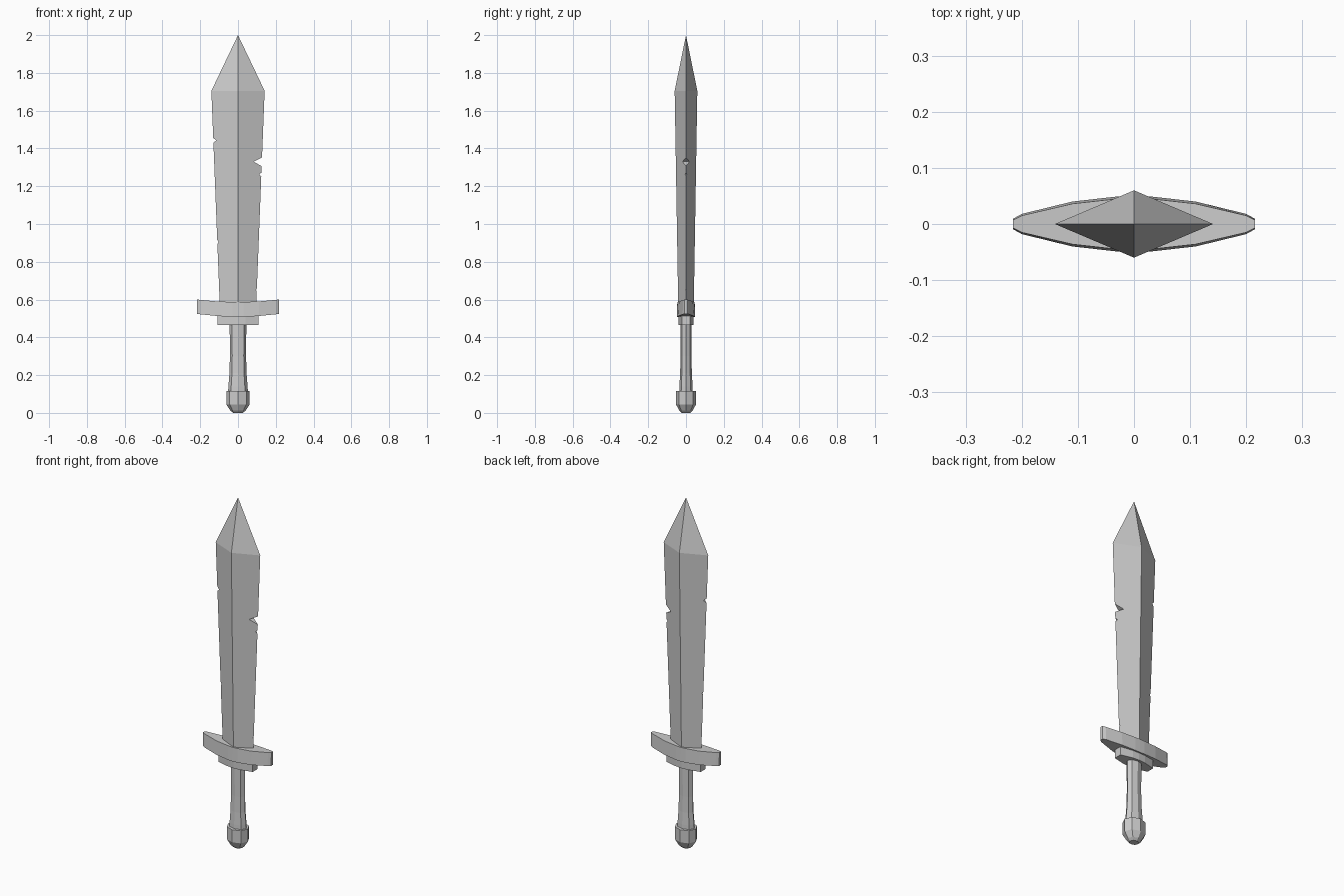
import bpy, bmesh
from math import cos, sin, pi

if "Cube" in bpy.data.objects:
    bpy.data.objects.remove(bpy.data.objects["Cube"])


def loft(name, rings, close_start=True, close_end=True):
    """Skin a list of equal-length point rings; a one-point ring makes a tip."""
    bm = bmesh.new()
    rows = [[bm.verts.new(p) for p in ring] for ring in rings]
    for a, b in zip(rows, rows[1:]):
        n = len(a)
        for i in range(n):
            j = (i + 1) % n
            bm.faces.new((a[i], a[j], b[0]) if len(b) == 1 else (a[i], a[j], b[j], b[i]))
    if close_start:
        bm.faces.new(rows[0][::-1])
    if close_end and len(rows[-1]) > 2:
        bm.faces.new(rows[-1])
    bmesh.ops.recalc_face_normals(bm, faces=bm.faces)
    return finish(name, bm)


def finish(name, bm):
    me = bpy.data.meshes.new(name)
    bm.to_mesh(me)
    bm.free()
    ob = bpy.data.objects.new(name, me)
    bpy.context.collection.objects.link(ob)
    return ob


def oval(rx, ry, z, n=8):
    return [(rx * cos(2 * pi * i / n), ry * sin(2 * pi * i / n), z) for i in range(n)]


def crossbar(name, half):
    """Bar along x from half stations (x, y_bottom, y_top, z_bottom, z_top), mirrored."""
    full = [(-s[0], *s[1:]) for s in reversed(half) if s[0] > 0] + half
    return loft(name, [[(x, -yb, zb), (x, yb, zb), (x, yt, zt), (x, -yt, zt)]
                       for x, yb, yt, zb, zt in full])


# Blade: diamond section widening towards the tip
blade = loft("blade", [oval(0.096, 0.041, 0.56, 4), oval(0.141, 0.06, 1.705, 4), [(0, 0, 2)]])

# Chips in the blade edges: (edge x, apex x, z low, z apex, z high)
chips = [(0.127, 0.083, 1.305, 1.33, 1.352),
         (0.124, 0.113, 1.25, 1.262, 1.272),
         (0.100, 0.095, 0.64, 0.65, 0.66),
         (-0.130, -0.115, 1.43, 1.442, 1.455),
         (-0.109, -0.103, 0.895, 0.905, 0.915)]
bm = bmesh.new()
for xe, xa, z0, z1, z2 in chips:
    xo = xe + (xe - xa)
    tri = [(xa, z1), (xo, z1 + 2 * (z0 - z1)), (xo, z1 + 2 * (z2 - z1))]
    a, b = [[bm.verts.new((x, y, z)) for x, z in tri] for y in (-0.1, 0.1)]
    bm.faces.new(a)
    bm.faces.new(b)
    for i in range(3):
        j = (i + 1) % 3
        bm.faces.new((a[i], a[j], b[j], b[i]))
bmesh.ops.recalc_face_normals(bm, faces=bm.faces)
cutter = finish("chip_cutter", bm)
cutter.hide_render = True
cutter.hide_set(True)
cut = blade.modifiers.new("chips", 'BOOLEAN')
cut.operation = 'DIFFERENCE'
cut.solver = 'EXACT'
cut.object = cutter

# Guard: pointed, slightly upswept bar
crossbar("guard", [(0, 0.049, 0.046, 0.507, 0.586),
                   (0.03, 0.049, 0.045, 0.508, 0.587),
                   (0.11, 0.040, 0.036, 0.513, 0.590),
                   (0.20, 0.018, 0.015, 0.522, 0.598),
                   (0.216, 0.009, 0.007, 0.524, 0.600)])

# Collar under the guard
crossbar("collar", [(0, 0.041, 0.041, 0.465, 0.52),
                    (0.04, 0.038, 0.038, 0.465, 0.52),
                    (0.108, 0.022, 0.022, 0.465, 0.52)])

# Grip: eight-sided, flaring at its foot
loft("grip", [oval(0.053, 0.036, 0.10), oval(0.051, 0.035, 0.14), oval(0.045, 0.031, 0.21),
              oval(0.043, 0.029, 0.30), oval(0.044, 0.030, 0.47)])

# Pommel
loft("pommel", [oval(0.026, 0.022, 0.0), oval(0.040, 0.035, 0.012),
                oval(0.062, 0.053, 0.045), oval(0.062, 0.053, 0.117)])
